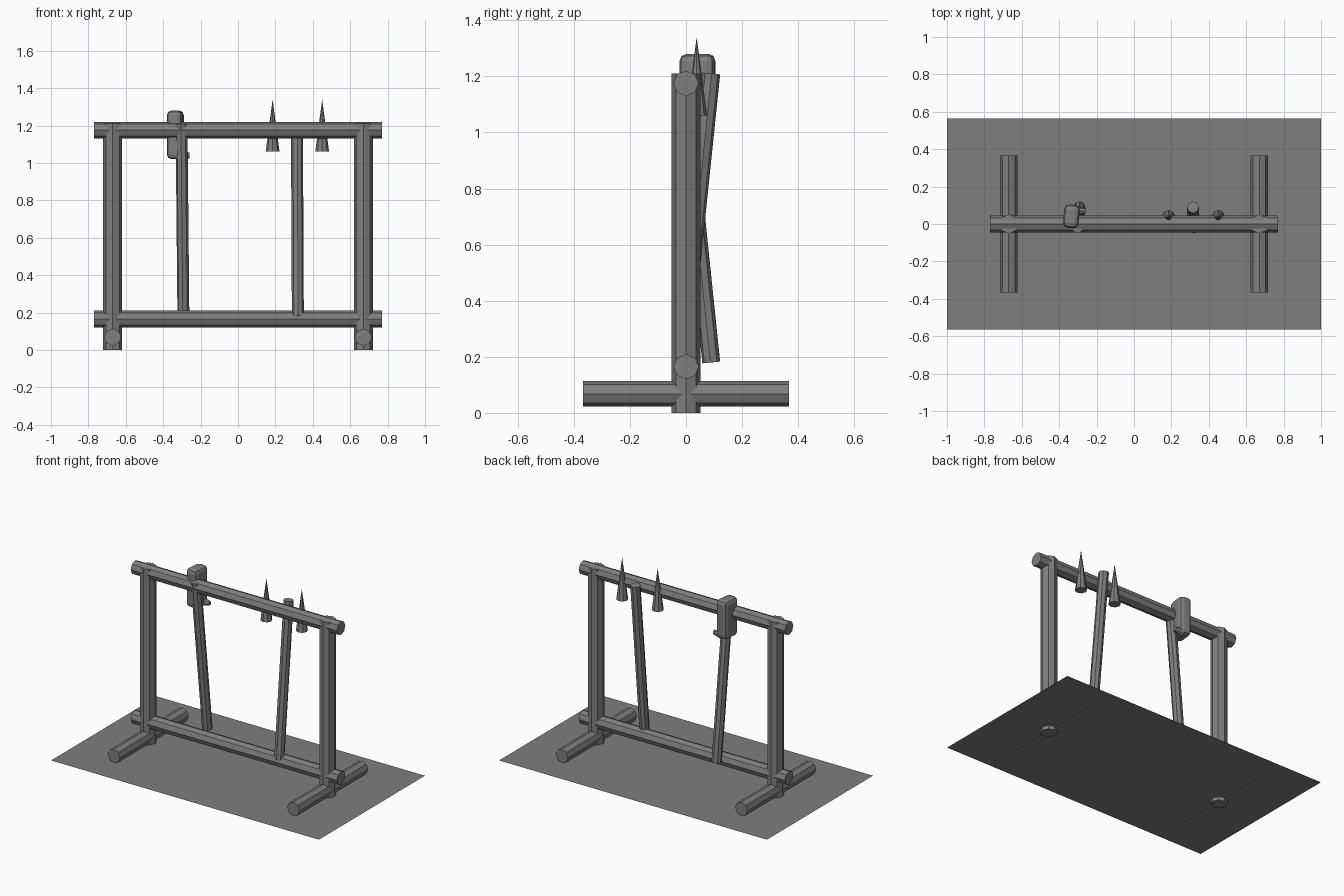
import bpy
from math import radians
from mathutils import Vector

cube = bpy.data.objects.get("Cube")
if cube:
    bpy.data.objects.remove(cube, do_unlink=True)

grey = bpy.data.materials.new("mid_grey")
grey.use_nodes = True
colour = (0.21, 0.21, 0.21, 1)
grey.diffuse_color = colour
grey.node_tree.nodes["Principled BSDF"].inputs["Base Color"].default_value = colour


def finish(name):
    ob = bpy.context.object
    ob.name = name
    ob.data.materials.append(grey)
    return ob


def rod(name, start, end, radius, tip=None, sides=8):
    """Faceted rod between two points; tip sets the radius at the end."""
    a, b = Vector(start), Vector(end)
    bpy.ops.mesh.primitive_cone_add(
        vertices=sides, radius1=radius, radius2=radius if tip is None else tip,
        depth=(b - a).length, location=(a + b) / 2,
        rotation=(b - a).to_track_quat("Z", "Y").to_euler())
    return finish(name)


# Ground sheet
bpy.ops.mesh.primitive_plane_add(size=2, location=(0, 0, 0.025))
ground = finish("ground_sheet")
ground.scale.y = 0.565

# Rack frame: posts, feet and rails
for side, x in (("right", -0.67), ("left", 0.67)):
    rod(side + "_post", (x, 0, 0), (x, 0, 1.21), 0.051)
    rod(side + "_foot", (x, -0.367, 0.068), (x, 0.367, 0.068), 0.046)
for name, z in (("lower_rail", 0.165), ("upper_rail", 1.175)):
    rod(name, (-0.77, 0, z), (0.77, 0, z), 0.045)

# Leaning shafts
rod("hammer_shaft", (-0.292, 0.09, 0.18), (-0.302, -0.017, 1.21), 0.032)
rod("spear_shaft", (0.32, -0.017, 0.18), (0.315, 0.09, 1.21), 0.032)

# Hammer head with a small wedge beside it
bpy.ops.mesh.primitive_cube_add(size=1, location=(-0.335, 0.041, 1.15),
                                rotation=(0, 0, radians(-6)))
head = finish("hammer_head")
head.scale = (0.083, 0.125, 0.26)
bpy.ops.object.transform_apply(location=False, rotation=False, scale=True)
bevel = head.modifiers.new("rounded_edges", "BEVEL")
bevel.width = 0.025
bevel.segments = 2
rod("head_wedge", (-0.32, 0.07, 1.04), (-0.26, 0.07, 1.04), 0.03, 0.015)

# Spikes
for side, x in (("inner", 0.185), ("outer", 0.45)):
    rod(side + "_spike", (x, 0.038, 1.06), (x, 0.038, 1.34), 0.037, 0)
